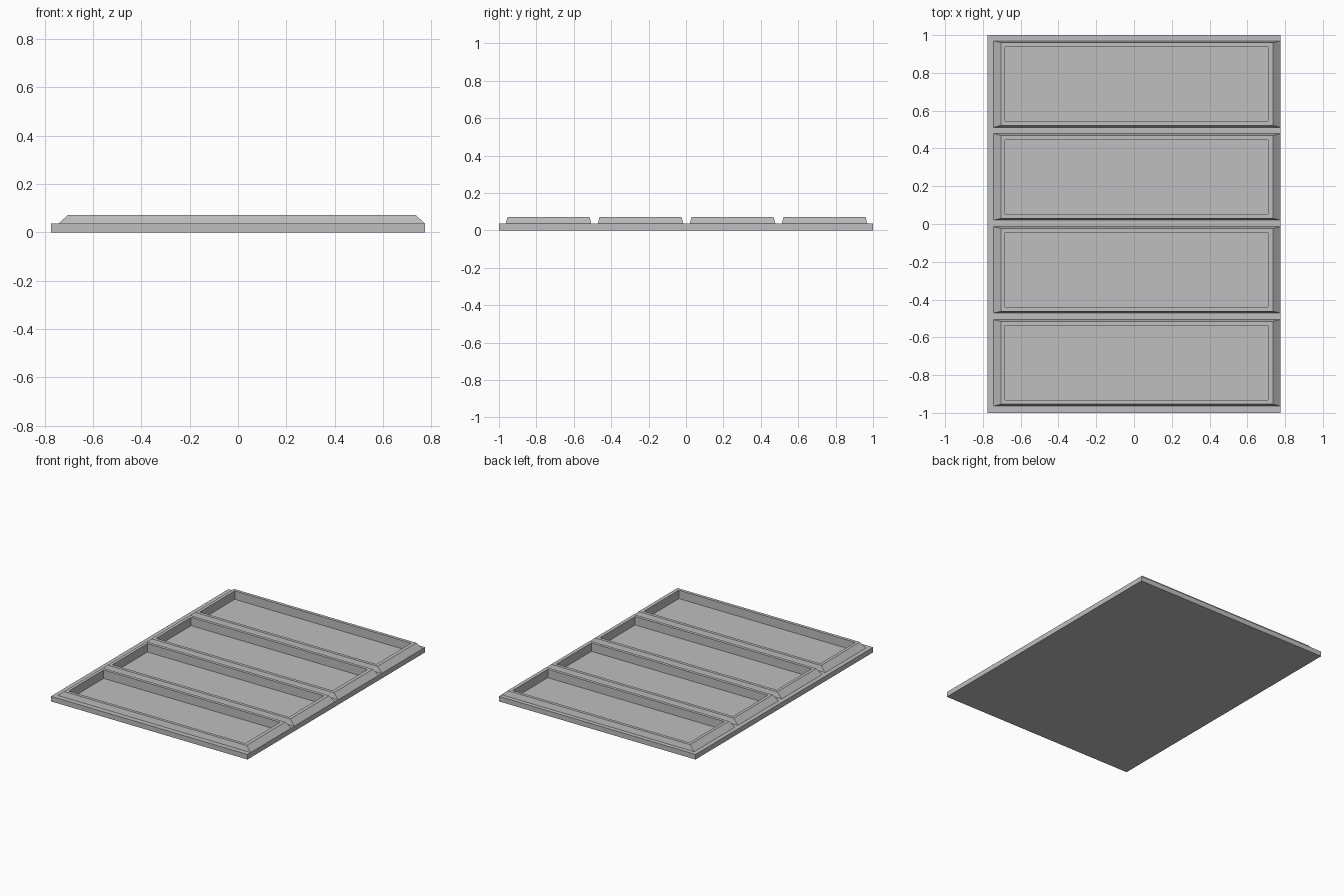
import bpy
import bmesh

if "Cube" in bpy.data.objects:
    bpy.data.objects.remove(bpy.data.objects["Cube"])

grey = bpy.data.materials.new("mid grey")
grey.diffuse_color = (0.52, 0.52, 0.52, 1)
grey.use_nodes = True
grey.node_tree.nodes["Principled BSDF"].inputs["Base Color"].default_value = grey.diffuse_color

BASE_TOP, RIM_TOP, FLOOR = 0.036, 0.072, 0.012
PITCH, FIRST = 0.492, -0.735


def rect(bm, x0, x1, y0, y1, z):
    """Add a rectangular loop of vertices."""
    return [bm.verts.new((x, y, z)) for x, y in ((x0, y0), (x1, y0), (x1, y1), (x0, y1))]


def bridge(bm, low, high):
    """Join two rectangular loops with four faces."""
    for i in range(4):
        j = (i + 1) % 4
        bm.faces.new((low[i], low[j], high[j], high[i]))


def finish(bm, name):
    mesh = bpy.data.meshes.new(name)
    bm.to_mesh(mesh)
    bm.free()
    mesh.materials.append(grey)
    obj = bpy.data.objects.new(name, mesh)
    bpy.context.collection.objects.link(obj)
    return obj


def box(name, x0, x1, y0, y1, z0, z1):
    bm = bmesh.new()
    low, high = rect(bm, x0, x1, y0, y1, z0), rect(bm, x0, x1, y0, y1, z1)
    bm.faces.new(low[::-1])
    bm.faces.new(high)
    bridge(bm, low, high)
    return finish(bm, name)


# Base slab
base = box("base_slab", -0.775, 0.775, -1, 1, 0, BASE_TOP)

for n in range(4):
    y = FIRST + n * PITCH

    # Recess cut into the slab
    cutter = box(f"recess_cutter_{n + 1}", -0.682, 0.709, y - 0.197, y + 0.197, FLOOR, 0.1)
    cutter.hide_render = True
    cutter.hide_set(True)
    cut = base.modifiers.new(f"recess_{n + 1}", 'BOOLEAN')
    cut.operation = 'DIFFERENCE'
    cut.solver = 'EXACT'
    cut.object = cutter

    # Raised rim with sloped outer sides and upright inner walls
    bm = bmesh.new()
    loops = [rect(bm, x0, x1, y - h, y + h, z) for x0, x1, h, z in (
        (-0.744, 0.775, 0.229, BASE_TOP),
        (-0.704, 0.735, 0.219, RIM_TOP),
        (-0.682, 0.709, 0.197, RIM_TOP),
        (-0.682, 0.709, 0.197, BASE_TOP))]
    for low, high in zip(loops, loops[1:]):
        bridge(bm, low, high)
    finish(bm, f"panel_rim_{n + 1}")
